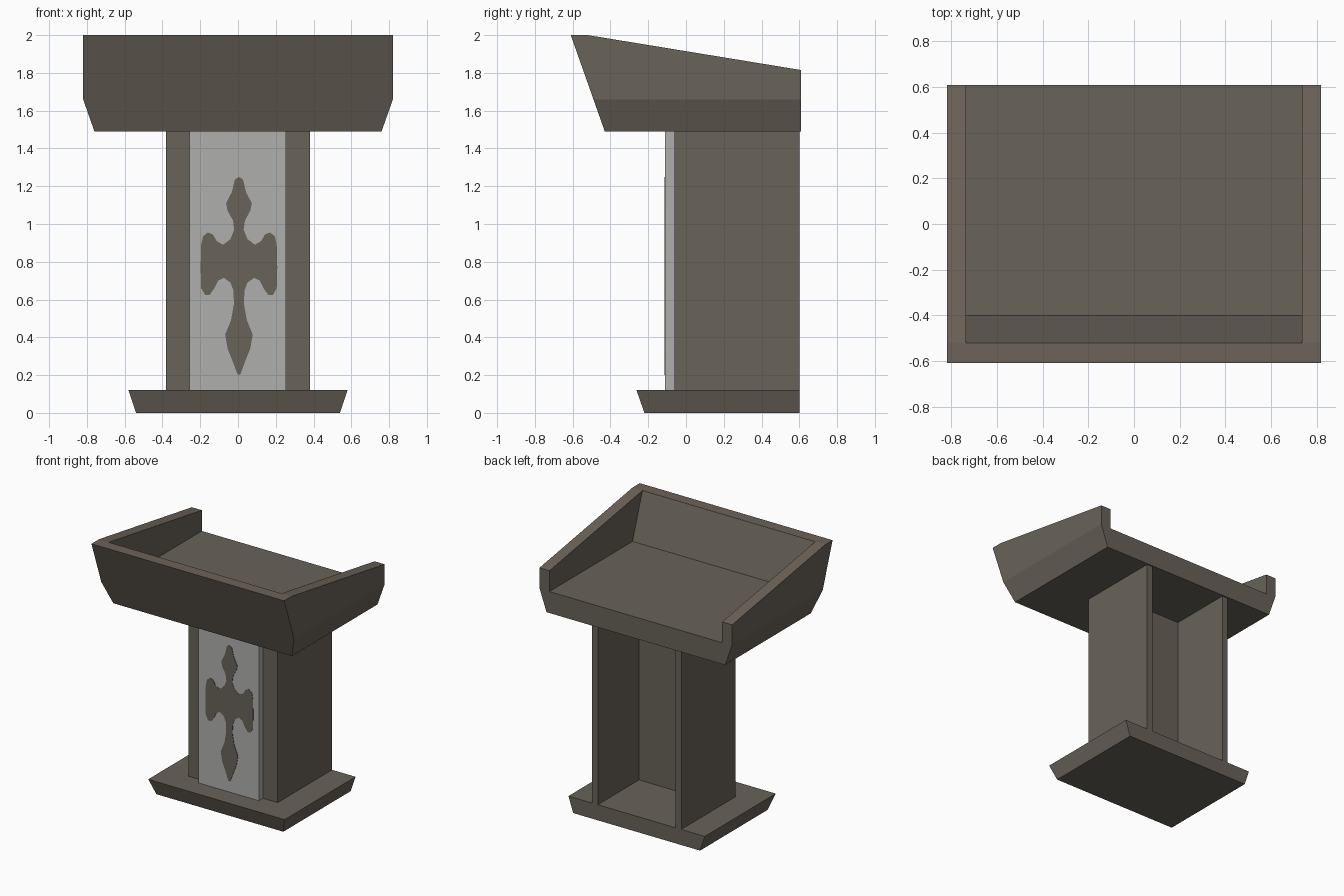
import bpy, bmesh
from mathutils import Vector

if "Cube" in bpy.data.objects:
    bpy.data.objects.remove(bpy.data.objects["Cube"])


def material(name, rgb):
    m = bpy.data.materials.new(name)
    m.diffuse_color = (*rgb, 1)
    m.use_nodes = True
    m.node_tree.nodes["Principled BSDF"].inputs["Base Color"].default_value = m.diffuse_color
    return m


brown = material("dark brown", (0.140, 0.122, 0.098))
warm = material("warm brown", (0.155, 0.126, 0.100))
grey = material("light grey", (0.43, 0.43, 0.415))


def finish(name, bm, mat):
    bmesh.ops.recalc_face_normals(bm, faces=bm.faces[:])
    me = bpy.data.meshes.new(name)
    bm.to_mesh(me)
    bm.free()
    ob = bpy.data.objects.new(name, me)
    me.materials.append(mat)
    bpy.context.collection.objects.link(ob)
    return ob


def prism(points, offset):
    """Extrude a flat polygon of 3D points along offset."""
    bm = bmesh.new()
    face = bm.faces.new([bm.verts.new(p) for p in points])
    ext = bmesh.ops.extrude_face_region(bm, geom=[face], use_keep_orig=True)
    moved = [g for g in ext["geom"] if isinstance(g, bmesh.types.BMVert)]
    bmesh.ops.translate(bm, verts=moved, vec=Vector(offset))
    return bm


def side_prism(profile, half):
    """Side (y, z) profile swept across the width."""
    return prism([(-half, y, z) for y, z in profile], (2 * half, 0, 0))


# Base plinth, narrower at the floor
bm = side_prism([(-0.22, 0), (0.60, 0), (0.60, 0.12), (-0.262, 0.12)], 0.58)
for v in bm.verts:
    if v.co.z < 0.01:
        v.co.x *= 0.54 / 0.58
finish("base", bm, brown)

# Column, open at the back
plan = [(-0.38, -0.06), (0.38, -0.06), (0.38, 0.60), (0.33, 0.60),
        (0.33, 0.10), (-0.33, 0.10), (-0.33, 0.60), (-0.38, 0.60)]
finish("column", prism([(x, y, 0.12) for x, y in plan], (0, 0, 1.37)), brown)

# Raised front panel
plan = [(-0.257, -0.11), (0.255, -0.11), (0.255, -0.06), (-0.257, -0.06)]
finish("front_panel", prism([(x, y, 0.12) for x, y in plan], (0, 0, 1.37)), grey)

# Ornamental cross, half outline mirrored
half = [(0, 1.25), (.022, 1.235), (.037, 1.17), (.068, 1.11), (.06, 1.07),
        (.032, 1.02), (.025, .97), (.045, .92), (.085, .89), (.118, .91),
        (.138, .945), (.165, .955), (.19, .935), (.2, .89), (.203, .77),
        (.2, .66), (.18, .625), (.155, .625), (.13, .66), (.11, .70),
        (.08, .715), (.045, .69), (.03, .65), (.026, .58), (.042, .49),
        (.073, .415), (.06, .34), (.032, .27), (.01, .21), (0, .20)]
outline = half + [(-x, z) for x, z in reversed(half[1:-1])]
finish("cross_inlay", prism([(x + 0.005, -0.113, z) for x, z in outline],
                            (0, 0.0035, 0)), brown)

# Desk: side profile, with the lower side edges cut at a slant
bm = side_prism([(-0.43, 1.49), (0.61, 1.49), (0.61, 1.815),
                 (-0.52, 2.0), (-0.61, 2.0)], 0.82)
for s in (-1, 1):
    bmesh.ops.bisect_plane(bm, geom=bm.verts[:] + bm.edges[:] + bm.faces[:],
                           plane_co=(s * 0.82, 0, 1.66),
                           plane_no=(s * 0.17, 0, -0.06), clear_outer=True)
    bmesh.ops.holes_fill(bm, edges=[e for e in bm.edges if e.is_boundary])
desk = finish("desk_top", bm, brown)

# Tray hollow, open at the back
cutter = finish("tray_cutter", side_prism(
    [(-0.40, 1.655), (0.8, 1.655), (0.8, 2.2), (-0.5912, 2.2)], 0.735), brown)
mod = desk.modifiers.new("tray", "BOOLEAN")
mod.operation = "DIFFERENCE"
mod.solver = "EXACT"
mod.object = cutter
dg = bpy.context.evaluated_depsgraph_get()
desk_mesh = bpy.data.meshes.new_from_object(desk.evaluated_get(dg))
desk.modifiers.clear()
desk.data = desk_mesh
bpy.data.objects.remove(cutter)

# Rim of the desk in the warmer brown
desk_mesh.materials.clear()
desk_mesh.materials.append(brown)
desk_mesh.materials.append(warm)
for p in desk_mesh.polygons:
    p.material_index = int(p.normal.z > 0.97 and p.center.z > 1.75)
